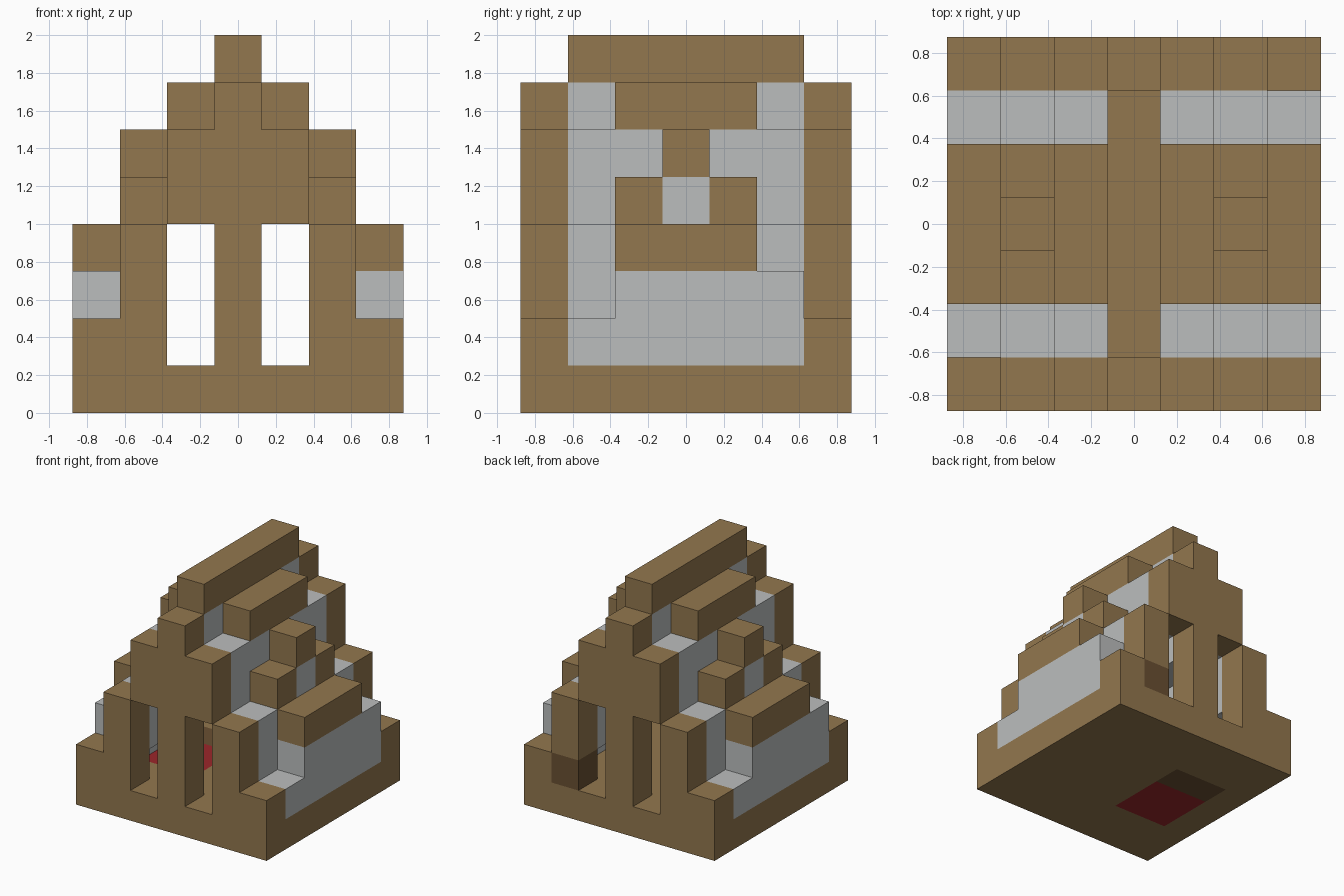
import bpy
import bmesh
import math
from mathutils import Vector

cube = bpy.data.objects.get("Cube")
if cube:
    bpy.data.objects.remove(cube, do_unlink=True)

CELL = 0.25


def make_material(name, rgb):
    mat = bpy.data.materials.new(name)
    mat.use_nodes = True
    mat.diffuse_color = (*rgb, 1)
    mat.node_tree.nodes["Principled BSDF"].inputs["Base Color"].default_value = (*rgb, 1)
    return mat


wood = make_material("wood brown", (0.29, 0.185, 0.077))
pale = make_material("pale grey", (0.50, 0.515, 0.515))
dark = make_material("dark brown", (0.144, 0.08, 0.032))
red = make_material("red", (0.33, 0.02, 0.023))

# Cells are counted from the centre in x and y, and from the ground in z
cells = {}
materials = {}


def fill(part, mat, xs, ys, zs):
    """Fill an inclusive block of cells for a part; later blocks replace earlier ones."""
    materials[part] = mat
    for x in range(xs[0], xs[1] + 1):
        for y in range(ys[0], ys[1] + 1):
            for z in range(zs[0], zs[1] + 1):
                cells[x, y, z] = part


# Floor with a bed-shaped inlay
fill("floor", wood, (-3, 3), (-3, 3), (0, 0))
fill("red_rug", red, (-2, -1), (-1, 0), (0, 0))
fill("dark_floor_panel", dark, (-2, -1), (1, 1), (0, 0))

# Stepped gable walls, each with two tall openings
for part, y in (("front_wall", -3), ("back_wall", 3)):
    fill(part, wood, (0, 0), (y, y), (1, 6))
    for s in (-1, 1):
        fill(part, wood, (s, s), (y, y), (4, 5))
        fill(part, wood, (2 * s, 2 * s), (y, y), (1, 3))
        fill(part, wood, (3 * s, 3 * s), (y, y), (1, 1))
fill("dark_wall_block", dark, (2, 2), (3, 3), (1, 1))

# Pale stepped roof shell
fill("roof_shell", pale, (0, 0), (-2, 2), (6, 6))
for s in (-1, 1):
    fill("roof_shell", pale, (s, s), (-2, 2), (4, 5))
    fill("roof_shell", pale, (2 * s, 2 * s), (-2, 2), (2, 3))
    fill("roof_shell", pale, (3 * s, 3 * s), (-2, 2), (1, 1))
    fill("roof_shell", pale, (3 * s, 3 * s), (-1, 1), (2, 2))
    fill("roof_shell", pale, (3 * s, 3 * s), (2 * s, 2 * s), (2, 2))

# Ridge, roof beams, eaves and dormers
fill("ridge_beam", wood, (0, 0), (-2, 2), (7, 7))
for side, s in (("right", -1), ("left", 1)):
    fill(side + "_roof_beam", wood, (s, s), (-1, 1), (6, 6))
    fill(side + "_eave_beam", wood, (3 * s, 3 * s), (-1, 1), (3, 3))
    fill(side + "_dormer", wood, (2 * s, 2 * s), (-1, 1), (4, 5))
    fill(side + "_dormer_window", pale, (2 * s, 2 * s), (0, 0), (4, 4))
    for y in (-1, 1):
        del cells[2 * s, y, 5]


def build_part(part):
    """Make one object from the exposed sides of the part's cells."""
    bm = bmesh.new()
    for cell, owner in cells.items():
        if owner != part:
            continue
        centre = Vector((cell[0], cell[1], cell[2] + 0.5)) * CELL
        for axis in range(3):
            for sign in (-1, 1):
                n = Vector((0, 0, 0))
                n[axis] = sign
                if tuple(c + int(d) for c, d in zip(cell, n)) in cells:
                    continue
                a = Vector((0, 0, 0))
                a[(axis + 1) % 3] = 1
                b = n.cross(a)
                corners = (-a - b, a - b, a + b, b - a)
                bm.faces.new([bm.verts.new(centre + (n + c) * CELL / 2) for c in corners])
    bmesh.ops.remove_doubles(bm, verts=bm.verts, dist=0.001)
    bmesh.ops.dissolve_limit(bm, angle_limit=math.radians(1), verts=bm.verts, edges=bm.edges)
    mesh = bpy.data.meshes.new(part)
    bm.to_mesh(mesh)
    bm.free()
    mesh.materials.append(materials[part])
    bpy.context.collection.objects.link(bpy.data.objects.new(part, mesh))


for name in materials:
    build_part(name)
